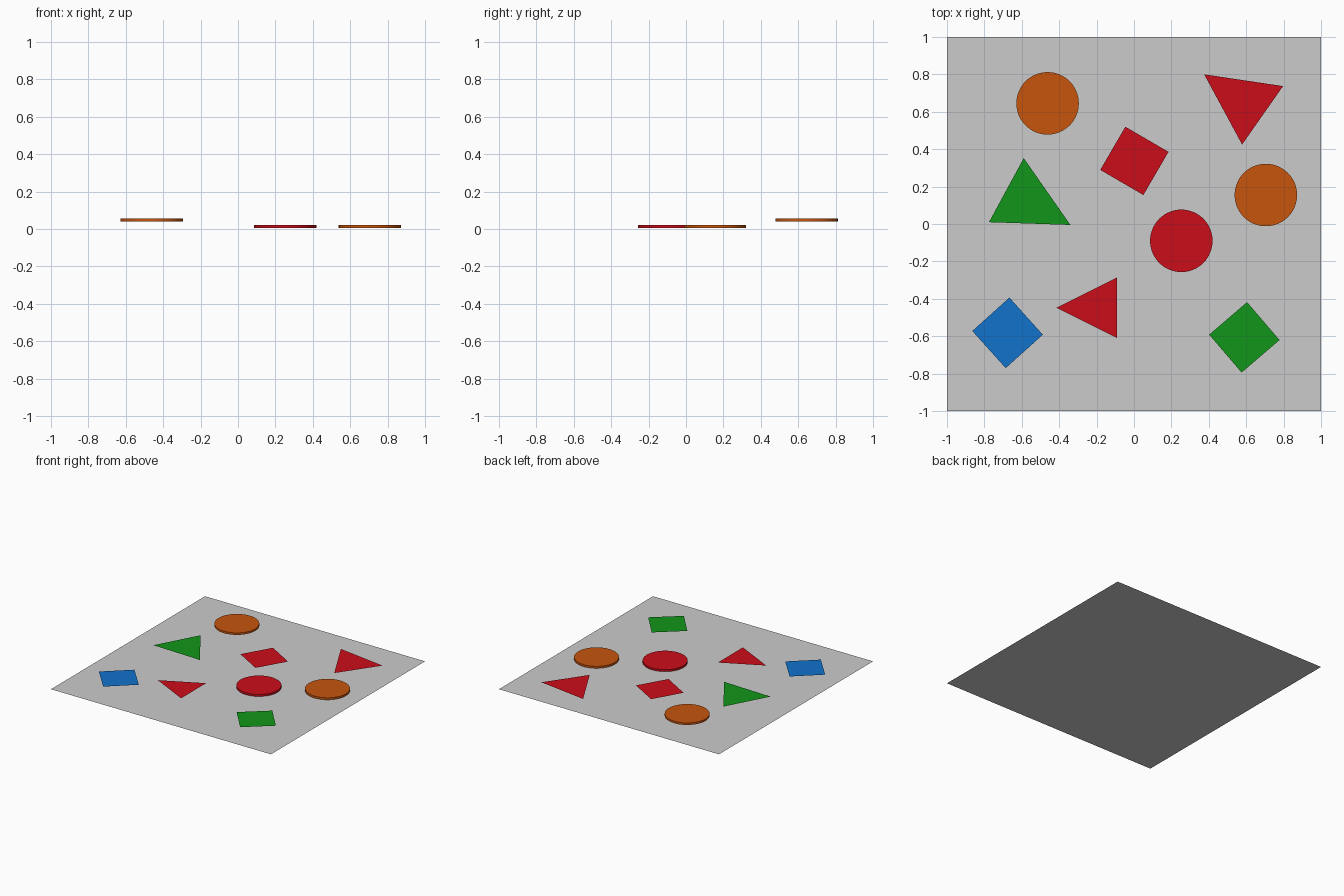
import bpy
from math import radians
from mathutils import Vector

if "Cube" in bpy.data.objects:
    bpy.data.objects.remove(bpy.data.objects["Cube"])

def material(name, rgb):
    m = bpy.data.materials.new(name)
    m.diffuse_color = (*rgb, 1)
    m.use_nodes = True
    m.node_tree.nodes["Principled BSDF"].inputs["Base Color"].default_value = m.diffuse_color
    return m

RED = material("red", (0.6, 0.004, 0.01))
GREEN = material("green", (0.006, 0.3, 0.01))
BLUE = material("blue", (0.006, 0.17, 0.6))
ORANGE = material("orange", (0.57, 0.09, 0.004))

def finish(name, mat):
    ob = bpy.context.object
    ob.name = name
    ob.data.materials.append(mat)
    return ob

def square(name, mat, x, y, z, angle):
    bpy.ops.mesh.primitive_plane_add(size=0.267, location=(x, y, z), rotation=(0, 0, radians(angle)))
    finish(name, mat)

def disc(name, mat, x, y, z):
    bpy.ops.mesh.primitive_cylinder_add(vertices=64, radius=0.167, depth=0.0165, location=(x, y, z))
    finish(name, mat)
    bpy.ops.object.shade_smooth_by_angle(angle=radians(30))

def triangle(name, mat, apex, base_mid, z):
    # isosceles triangle whose base equals its height
    a, b = Vector(apex), Vector(base_mid)
    axis = b - a
    half = Vector((-axis.y, axis.x)) / 2
    me = bpy.data.meshes.new(name)
    me.from_pydata([(p.x, p.y, z) for p in (a, b - half, b + half)], [], [(0, 1, 2)])
    me.materials.append(mat)
    bpy.context.collection.objects.link(bpy.data.objects.new(name, me))

# Grey base sheet
bpy.ops.mesh.primitive_plane_add(size=2)
bpy.context.object.name = "board"

# Round discs
disc("orange_disc_raised", ORANGE, -0.462, 0.645, 0.048)
disc("orange_disc", ORANGE, 0.705, 0.155, 0.014)
disc("red_disc", RED, 0.253, -0.09, 0.014)

# Thin square tiles
square("red_square", RED, 0.002, 0.3375, 0.015, -30.2)
square("blue_square", BLUE, -0.676, -0.582, 0.018, -48)
square("green_square", GREEN, 0.59, -0.606, 0.031, -49.4)

# Thin triangular tiles
triangle("red_triangle_back", RED, (0.375, 0.8), (0.6875, 0.581), 0.011)
triangle("red_triangle_front", RED, (-0.415, -0.448), (-0.09, -0.448), 0.02)
triangle("green_triangle", GREEN, (-0.34, -0.005), (-0.6825, 0.181), 0.036)
